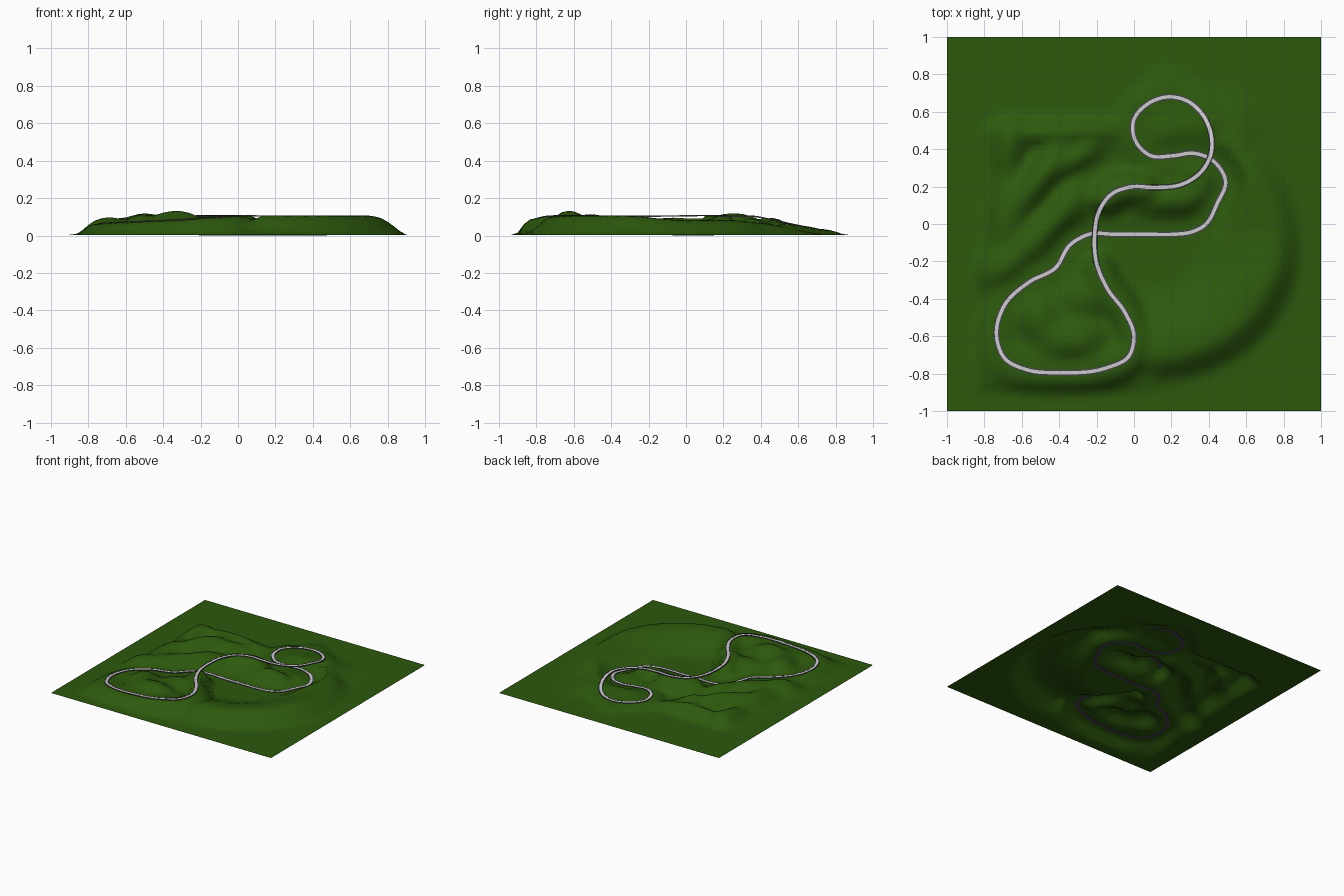
import bpy, bmesh, math
from mathutils import Vector

if "Cube" in bpy.data.objects:
    bpy.data.objects.remove(bpy.data.objects["Cube"])


def material(name, r, g, b):
    m = bpy.data.materials.new(name)
    m.diffuse_color = (r, g, b, 1)
    m.use_nodes = True
    m.node_tree.nodes["Principled BSDF"].inputs["Base Color"].default_value = m.diffuse_color
    return m


def make_object(name, bm, mat):
    me = bpy.data.meshes.new(name)
    bmesh.ops.recalc_face_normals(bm, faces=bm.faces[:])
    bm.to_mesh(me)
    bm.free()
    me.materials.append(mat)
    ob = bpy.data.objects.new(name, me)
    bpy.context.collection.objects.link(ob)
    return ob


def step(a, b, x):
    t = max(0, min(1, (x - a) / (b - a)))
    return t * t * (3 - 2 * t)


# Track centre line: x, y, height of the road top
PATH = [(-.21, -.05, .108), (-.19, .06, .11), (-.12, .16, .11), (-.02, .198, .11),
        (.12, .195, .108), (.25, .21, .107), (.36, .28, .107), (.41, .37, .105),
        (.415, .46, .088), (.37, .58, .06), (.29, .655, .045), (.19, .68, .04),
        (.07, .64, .04), (0, .56, .04), (.005, .45, .04), (.09, .365, .035),
        (.21, .365, .03), (.32, .378, .025), (.42, .34, .018), (.49, .225, .01),
        (.445, .11, .008), (.38, -.005, .007), (.31, -.042, .007), (.21, -.055, .007),
        (.08, -.055, .007), (-.1, -.055, .007), (-.24, -.055, .01), (-.34, -.11, .022),
        (-.42, -.235, .04), (-.56, -.31, .053),
        (-.69, -.43, .06), (-.735, -.6, .065), (-.69, -.72, .07), (-.57, -.78, .076),
        (-.4, -.795, .083), (-.15, -.77, .098), (-.03, -.71, .108), (0, -.6, .109),
        (-.05, -.47, .108), (-.14, -.35, .107), (-.2, -.21, .107)]


def closed_spline(pts, steps):
    """Smooth closed curve with tangents weighted for uneven spacing."""
    p = [Vector(q) for q in pts]
    n, out = len(p), []

    def slope(a, b, c):
        k, m = (b - a).xy.length, (c - b).xy.length
        return ((b - a) / k * m + (c - b) / m * k) / (k + m)

    for i in range(n):
        a, b, c, d = p[i - 1], p[i], p[(i + 1) % n], p[(i + 2) % n]
        k = (c - b).xy.length
        t1, t2 = slope(a, b, c) * k, slope(b, c, d) * k
        for s in range(steps):
            t = s / steps
            out.append(b * (2*t**3 - 3*t**2 + 1) + t1 * (t**3 - 2*t**2 + t)
                       + c * (3*t**2 - 2*t**3) + t2 * (t**3 - t**2))
    return out


track = closed_spline(PATH, 8)


def sweep(name, profile, mat):
    """Closed sweep of a (sideways, up) profile along the track."""
    bm = bmesh.new()
    n, k, rings = len(track), len(profile), []
    for i, p in enumerate(track):
        d = track[(i + 1) % n] - track[i - 1]
        side = Vector((d.y, -d.x, 0)).normalized()
        rings.append([bm.verts.new(p + side * u + Vector((0, 0, v))) for u, v in profile])
    for i in range(n):
        a, b = rings[i], rings[(i + 1) % n]
        for j in range(k):
            bm.faces.new((a[j], a[(j + 1) % k], b[(j + 1) % k], b[j]))
    return make_object(name, bm, mat)


dark = material("dark_edge", .06, .055, .07)
grey = material("road_grey", .55, .53, .55)
green = material("grass", .026, .1, .004)

# Road body with raised kerbs, and the paler driving surface
sweep("road_bed", [(-.016, -.007), (-.016, 0), (-.009, 0), (-.009, -.002),
                   (.009, -.002), (.009, 0), (.016, 0), (.016, -.007)], dark)
sweep("road_surface", [(-.009, -.003), (-.009, -.001), (.009, -.001), (.009, -.003)], grey)

# Hills: x, y, radius x, radius y, rotation in degrees, height
HILLS = [(-.42, .49, .30, .06, 2, .085), (-.67, .42, .07, .15, -8, .09),
         (-.50, .25, .22, .07, 55, .118), (-.33, .34, .15, .06, 35, .09),
         (-.67, .05, .09, .22, -8, .085), (-.52, -.08, .24, .09, 42, .095),
         (-.70, -.24, .12, .10, 0, .09), (-.36, .1, .15, .08, 50, .085),
         (-.33, -.62, .17, .11, 0, .13), (-.51, -.5, .11, .13, 20, .113),
         (-.28, -.4, .13, .11, 0, .09), (-.4, -.74, .40, .13, 0, .07),
         (.2, .13, .16, .07, 0, .09), (.2, .53, .16, .12, 0, .045),
         (.18, .77, .09, .05, 0, .025), (.5, .45, .12, .16, 0, .05)]


def hill_height(x, y):
    total = 0
    for cx, cy, rx, ry, rot, h in HILLS:
        c, s = math.cos(math.radians(rot)), math.sin(math.radians(rot))
        u, v = (x - cx) * c + (y - cy) * s, (y - cy) * c - (x - cx) * s
        q = (u / rx) ** 2 + (v / ry) ** 2
        total += (h * math.exp(-.6 * q ** 1.1)) ** 3
    # crescent slope rising to an outer rim in the east
    r = math.hypot(x - .1, (y + .1) * (1.07 if y < -.1 else 1))
    rim = step(.2, .62, r) * (1 - step(.65, .83, r)) * step(-.02, .14, x)
    amp = .106 - .024 * step(-.35, 0, y) - .05 * step(.25, .6, y)
    return (total + (rim * amp) ** 3) ** (1 / 3)


# Ground beside the road follows it, except below the two viaducts
def is_bridge(p):
    return any((q - p).xy.length < .17 and q.z < p.z - .035 for q in track)


grounded = [p for p in track if not is_bridge(p)]


def ground_height(x, y):
    h = hill_height(x, y)
    pos = Vector((x, y))
    wsum = zsum = 0
    near = 9
    for p in grounded:
        d = (p.xy - pos).length
        if d < .25:
            w = 1 / (d + .01) ** 4
            wsum += w
            zsum += w * p.z
            near = min(near, d)
    if wsum:
        w = 1 - step(.03, .13, near)
        h += w * (zsum / wsum - .004 - h)
    for p in track:
        if (p.xy - pos).length < .04:
            h = min(h, p.z - .003)
    # hills stop short of the border, earliest in the north-west
    north = step(-.3, -.05, y)
    edge = step(0, .09, .94 - max(abs(x), abs(y))) * step(-.91 + .07 * north, -.79 + .07 * north, x)
    if x < -.1:
        edge *= 1 - step(.52, .62, y)
    return max(.004, h * edge)


N = 60
bm = bmesh.new()
grid = [[bm.verts.new((-1 + 2*i/N, -1 + 2*j/N, ground_height(-1 + 2*i/N, -1 + 2*j/N)))
         for j in range(N + 1)] for i in range(N + 1)]
for i in range(N):
    for j in range(N):
        bm.faces.new((grid[i][j], grid[i+1][j], grid[i+1][j+1], grid[i][j+1]))
terrain = make_object("terrain", bm, green)
for poly in terrain.data.polygons:
    poly.use_smooth = True
